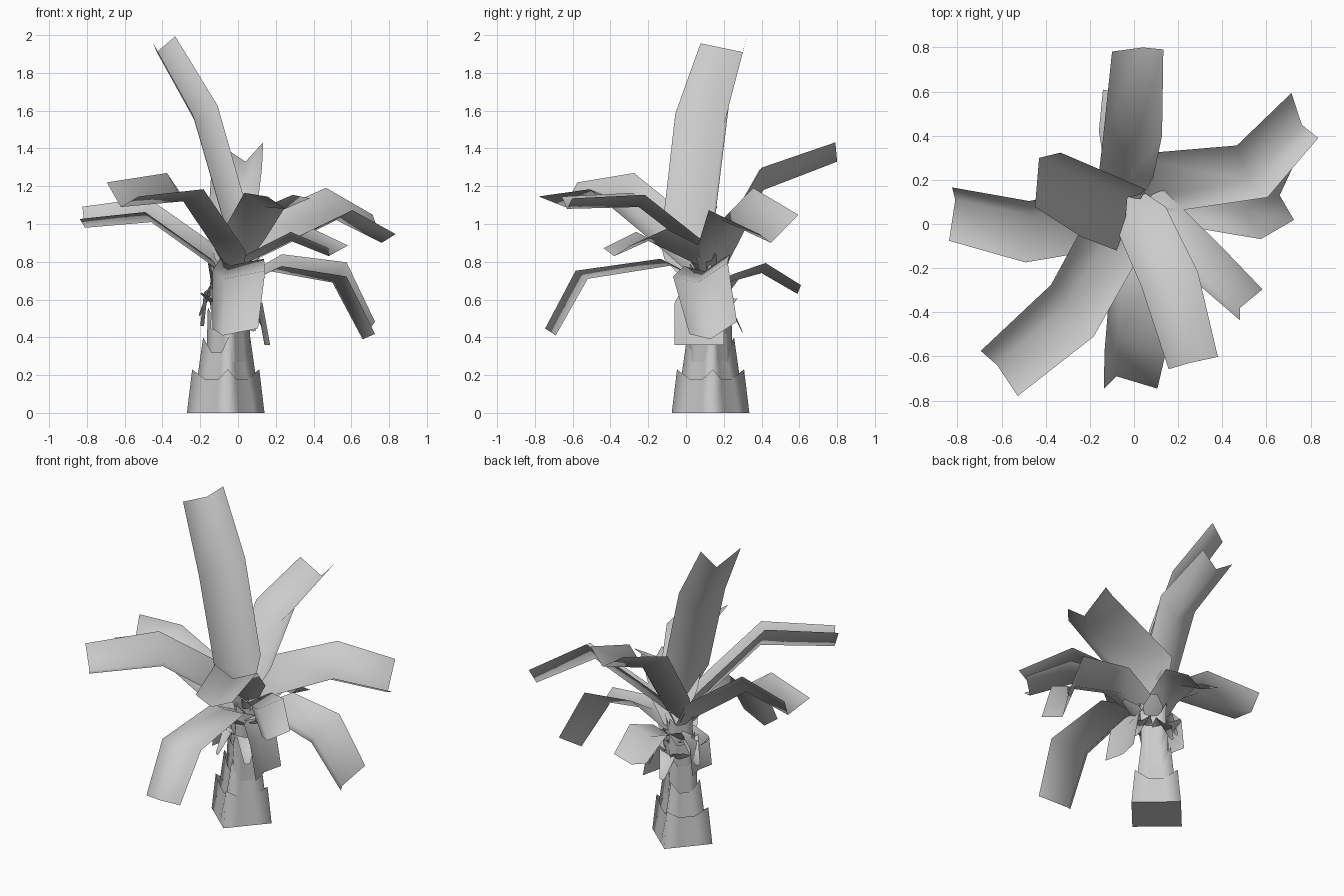
import bpy
import random
from math import cos, sin, radians
from mathutils import Vector

old = bpy.data.objects.get("Cube")
if old:
    bpy.data.objects.remove(old, do_unlink=True)

random.seed(4)

grey = bpy.data.materials.new("light_grey")
grey.use_nodes = True
grey.diffuse_color = (0.6, 0.6, 0.6, 1)
shader = grey.node_tree.nodes["Principled BSDF"]
shader.inputs["Base Color"].default_value = grey.diffuse_color
shader.inputs["Roughness"].default_value = 0.9


def add_mesh(name, verts, faces):
    mesh = bpy.data.meshes.new(name)
    mesh.from_pydata(verts, [], faces)
    mesh.materials.append(grey)
    for face in mesh.polygons:
        face.use_smooth = len(face.vertices) == 4
    obj = bpy.data.objects.new(name, mesh)
    bpy.context.collection.objects.link(obj)


def leaf(name, spine, left, right, scales):
    """Folded strip: a low spine with a raised edge on either side."""
    left, right = Vector(left), Vector(right)
    verts = []
    for point, scale in zip(spine, scales):
        point = Vector(point)
        verts += [point + left * scale, point, point + right * scale]
    faces = []
    for row in range(0, 3 * len(spine) - 3, 3):
        for col in (row, row + 1):
            faces.append((col, col + 1, col + 4, col + 3))
    add_mesh(name, verts, faces)


def frond(name, height, reach, base_scale, mid, tip, left, right):
    """Large leaf growing out of the crown at the given height and reach."""
    core = Vector((-0.03, 0.12, height))
    heading = Vector((mid[0] - core.x, mid[1] - core.y, 0)).normalized()
    inner = core - Vector((0, 0, 0.1))
    leaf(name, (inner, core + heading * reach, mid, tip), left, right,
         (0.6, base_scale, 1.07, 0.93))


def husk(name, centre, z_low, z_high, r_low, r_high, spike):
    """Four-sided trunk sleeve with a tall spike at each corner."""
    count = 16
    verts = []
    for ring in range(2):
        for i in range(count):
            angle = radians(4 + i * 360 / count)
            # square outline measured from its nearest flat side
            from_flat = (i % 4) * radians(22.5) - radians(45)
            radius = (r_high if ring else r_low) * cos(radians(45)) / cos(from_flat)
            z = z_low
            if ring:
                z = z_high + (spike if i % 4 == 0 else 0)
                radius *= 1 if i % 4 == 0 else 0.92
            verts.append((centre[0] + radius * cos(angle),
                          centre[1] + radius * sin(angle), z))
    faces = [(i, (i + 1) % count, count + (i + 1) % count, count + i)
             for i in range(count)]
    if z_low == 0:
        faces.append(tuple(reversed(range(count))))
    add_mesh(name, verts, faces)


# Trunk sleeves
husk("trunk_base", (-0.065, 0.13), 0, 0.18, 0.206, 0.178, 0.05)
husk("trunk_lower", (-0.06, 0.13), 0.1, 0.32, 0.168, 0.125, 0.08)
husk("trunk_middle", (-0.05, 0.13), 0.25, 0.48, 0.118, 0.11, 0.08)
husk("trunk_upper", (-0.04, 0.13), 0.42, 0.62, 0.1, 0.11, 0.08)
husk("trunk_top", (-0.03, 0.12), 0.56, 0.74, 0.09, 0.1, 0.05)

# Drooping and upright pointed bracts under the crown
for i in range(10):
    angle = radians(20 + i * 36)
    out = Vector((cos(angle), sin(angle), 0))
    side = Vector((-out.y, out.x, 0)) * 0.06
    lift = Vector((0, 0, 0.02))
    root = Vector((-0.03, 0.12, random.uniform(0.5, 0.64)))
    end = Vector((0, 0, random.choice((-0.1, 0.1))))
    leaf("bract_%d" % (i + 1),
         (root + out * 0.05, root + out * 0.11 + lift * 2, root + out * 0.18 + end),
         side + lift, lift - side, (0.7, 1, 0.3))
leaf("left_bract", ((0.03, 0.08, 0.68), (0.1, 0.07, 0.58), (0.14, 0.07, 0.36)),
     (0.03, 0.13, 0), (0.03, -0.13, 0), (0.7, 1, 1))
leaf("right_bract", ((-0.08, 0.12, 0.7), (-0.16, 0.12, 0.64), (-0.18, 0.12, 0.46)),
     (-0.02, -0.1, 0), (-0.02, 0.1, 0), (0.7, 1, 1))

# Upper fronds: base height, reach and width, spine middle, tip, left and right edge
frond("back_frond", 0.85, 0.1, 1, (0.02, 0.41, 1.18), (0.04, 0.8, 1.33),
      (-0.15, -0.02, 0.1), (0.1, -0.01, 0.11))
frond("back_left_frond", 0.78, 0.06, 1.2, (0.52, 0.19, 1.02), (0.76, 0.45, 0.9),
      (-0.05, 0.155, 0.16), (0.08, -0.065, 0.05))
frond("front_left_frond", 0.78, 0.07, 1, (0.28, -0.2, 0.91), (0.48, -0.38, 0.83),
      (0.11, 0.09, 0.06), (0, -0.06, 0.045))
frond("front_frond", 0.86, 0.08, 1, (0.14, -0.25, 1.09), (0.25, -0.63, 1.08),
      (0.14, 0.03, 0.06), (-0.1, -0.03, 0.07))
frond("tall_frond", 0.97, 0.03, 1.05, (-0.22, 0.2, 1.53), (-0.43, 0.3, 1.91),
      (-0.02, -0.24, 0.05), (0.105, 0.025, 0.09))
frond("front_right_frond", 0.79, 0.08, 1.1, (-0.29, -0.35, 1.12), (-0.62, -0.64, 1.09),
      (0.1, -0.15, 0.06), (-0.08, 0.07, 0.14))
frond("right_frond", 0.76, 0.08, 1.1, (-0.46, 0.04, 1.01), (-0.81, 0.11, 0.98),
      (-0.03, -0.2, 0.05), (-0.015, 0.06, 0.12))

# Lower fronds
frond("low_left_frond", 0.75, 0.2, 0.9, (0.5, 0.06, 0.69), (0.66, 0.13, 0.39),
      (0.07, 0.15, 0.1), (0.07, -0.12, 0.03))
frond("low_front_frond", 0.78, 0.2, 0.9, (-0.07, -0.52, 0.71), (-0.08, -0.69, 0.41),
      (0.2, -0.06, 0.04), (-0.06, -0.06, 0.04))
frond("low_back_frond", 0.69, 0.1, 0.8, (-0.02, 0.4, 0.74), (-0.02, 0.59, 0.63),
      (-0.13, 0.02, 0.05), (0.12, 0.02, 0.05))
